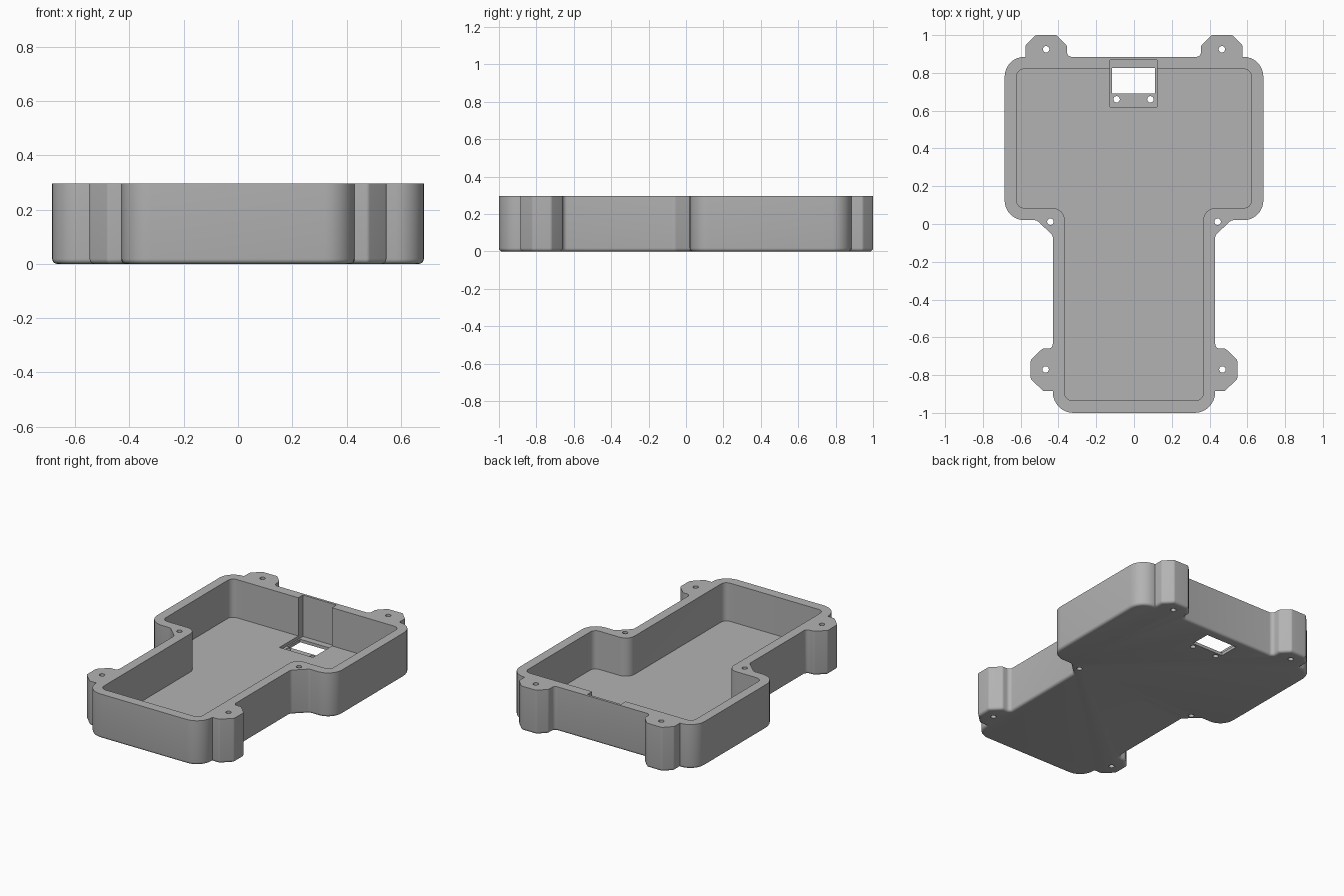
import bpy, bmesh, math
from mathutils import Vector

cube = bpy.data.objects.get("Cube")
if cube:
    bpy.data.objects.remove(cube, do_unlink=True)

HEIGHT, FLOOR, RECESS = 0.297, 0.041, 0.02

grey = bpy.data.materials.new("plain grey")
grey.use_nodes = True
colour = (0.45, 0.45, 0.45, 1)
grey.diffuse_color = colour
grey.node_tree.nodes["Principled BSDF"].inputs["Base Color"].default_value = colour


def fillet(corners, steps=8):
    """Round each (x, y, radius) corner of a closed outline."""
    result = []
    n = len(corners)
    for i, (x, y, r) in enumerate(corners):
        p = Vector((x, y))
        a = (Vector(corners[i - 1][:2]) - p).normalized()
        b = (Vector(corners[(i + 1) % n][:2]) - p).normalized()
        half = a.angle(b) / 2
        if r == 0:
            result.append(p)
            continue
        centre = p + (a + b).normalized() * (r / math.sin(half))
        start = p + a * (r / math.tan(half)) - centre
        end = p + b * (r / math.tan(half)) - centre
        sweep = start.angle(end)
        for k in range(steps + 1):
            t = k / steps
            result.append(centre + (start * math.sin((1 - t) * sweep)
                                    + end * math.sin(t * sweep)) / math.sin(sweep))
    return result


def mirrored(half):
    """Complete a right-hand outline with its left-hand copy."""
    return half + [(-x, y, r) for x, y, r in reversed(half)]


def prism(name, points, low, high, bottom_round=0):
    bm = bmesh.new()
    base = bm.faces.new([bm.verts.new((p[0], p[1], low)) for p in points])
    top = bmesh.ops.extrude_face_region(bm, geom=[base])["geom"]
    bmesh.ops.translate(bm, vec=(0, 0, high - low),
                        verts=[v for v in top if isinstance(v, bmesh.types.BMVert)])
    bmesh.ops.recalc_face_normals(bm, faces=bm.faces)
    if bottom_round:
        rim = [e for e in bm.edges if all(abs(v.co.z - low) < 1e-5 for v in e.verts)]
        bmesh.ops.bevel(bm, geom=rim, offset=bottom_round, segments=4,
                        profile=0.5, affect='EDGES')
    mesh = bpy.data.meshes.new(name)
    bm.to_mesh(mesh)
    bm.free()
    mesh.materials.append(grey)
    obj = bpy.data.objects.new(name, mesh)
    bpy.context.collection.objects.link(obj)
    return obj


def rectangle(x0, x1, y0, y1):
    return [(x0, y0), (x1, y0), (x1, y1), (x0, y1)]


def circle(x, y, r, n=20):
    return [(x + r * math.cos(math.tau * i / n), y + r * math.sin(math.tau * i / n))
            for i in range(n)]


# Outer shell with screw lugs
outer = mirrored([
    (0.43, -1, 0.11), (0.43, -0.885, 0), (0.48, -0.885, 0.02),
    (0.547, -0.82, 0.02), (0.547, -0.72, 0.02), (0.485, -0.66, 0.02),
    (0.43, -0.66, 0.025), (0.43, -0.06, 0.03), (0.515, 0.02, 0.03),
    (0.685, 0.02, 0.105), (0.685, 0.885, 0.105), (0.575, 0.885, 0),
    (0.575, 0.945, 0.02), (0.52, 1, 0.02), (0.41, 1, 0.02),
    (0.355, 0.945, 0.02), (0.355, 0.885, 0.025)])
tray = prism("tray_shell", fillet(outer), 0, HEIGHT, 0.018)

# Inner cavity
inner = mirrored([(0.367, -0.935, 0.04), (0.367, 0.085, 0.065),
                  (0.622, 0.085, 0.04), (0.622, 0.82, 0.04)])
cutters = [prism("cavity_cutter", fillet(inner), FLOOR, 1)]

# Shallow recess running up the back wall, with its window
cutters.append(prism("recess_cutter", rectangle(-0.127, 0.122, 0.62, 0.868), RECESS, 1))
cutters.append(prism("window_cutter", rectangle(-0.117, 0.112, 0.69, 0.825), -1, 1))

# Screw holes
holes = [(s * x, y) for x, y in ((0.465, 0.925), (0.443, 0.012), (0.468, -0.77))
         for s in (-1, 1)]
holes += [(-0.092, 0.66), (0.087, 0.66)]
for x, y in holes:
    cutters.append(prism("hole_cutter", circle(x, y, 0.017), -1, 1))

bpy.ops.object.select_all(action='DESELECT')
tray.select_set(True)
bpy.context.view_layer.objects.active = tray
for cutter in cutters:
    cutter.hide_render = True
    cut = tray.modifiers.new(cutter.name, 'BOOLEAN')
    cut.operation = 'DIFFERENCE'
    cut.solver = 'EXACT'
    cut.object = cutter
    bpy.ops.object.modifier_apply(modifier=cut.name)
    bpy.data.objects.remove(cutter, do_unlink=True)

bpy.ops.object.shade_smooth_by_angle(angle=math.radians(30))
